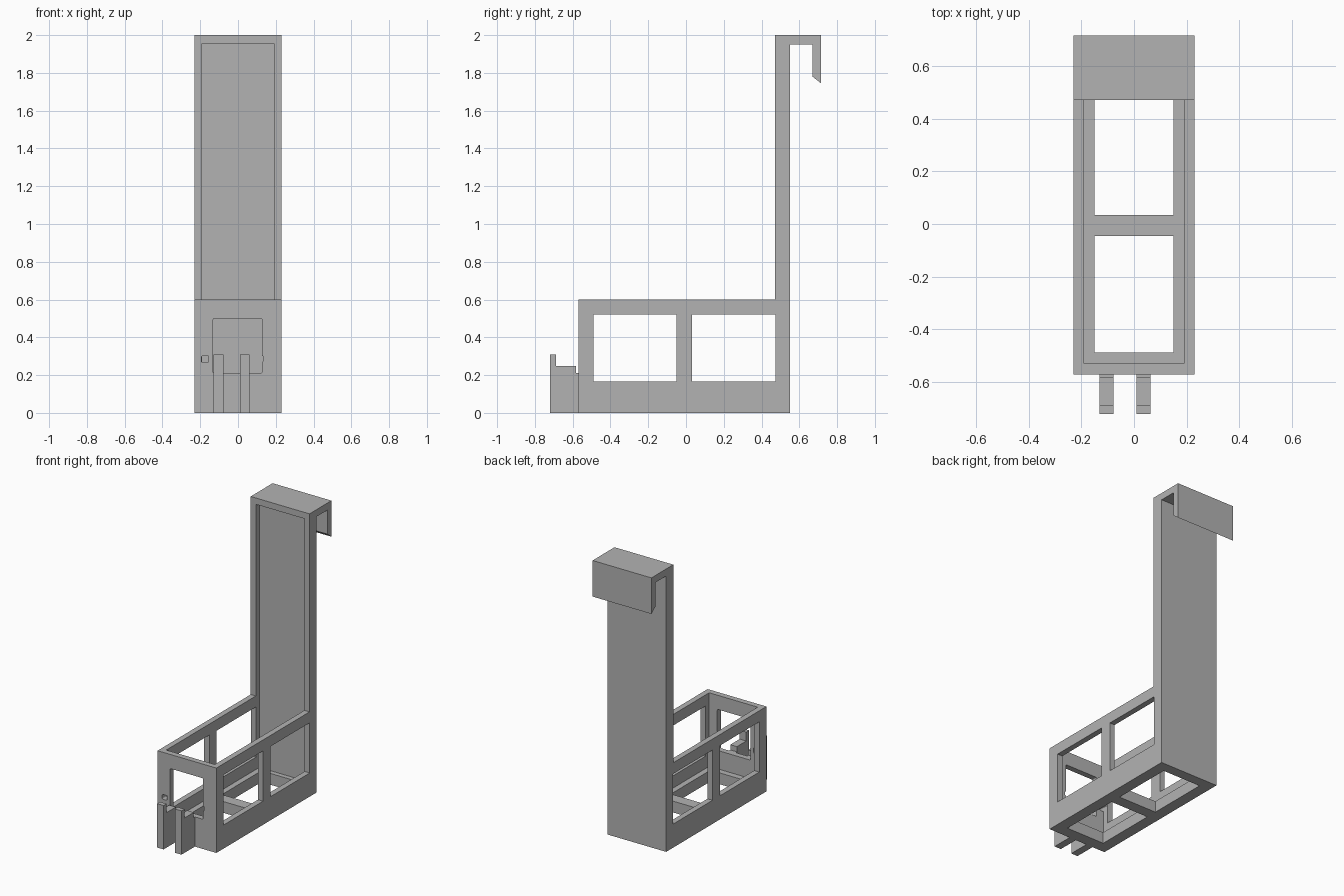
import bpy, bmesh

if "Cube" in bpy.data.objects:
    bpy.data.objects.remove(bpy.data.objects["Cube"])

# One plain grey for the whole holder
grey = bpy.data.materials.new("plain_grey")
grey.use_nodes = True
grey.diffuse_color = (0.45, 0.45, 0.45, 1)
grey.node_tree.nodes["Principled BSDF"].inputs["Base Color"].default_value = (0.45, 0.45, 0.45, 1)


def finish(name, bm):
    bmesh.ops.recalc_face_normals(bm, faces=bm.faces)
    mesh = bpy.data.meshes.new(name)
    bm.to_mesh(mesh)
    bm.free()
    mesh.materials.append(grey)
    obj = bpy.data.objects.new(name, mesh)
    bpy.context.collection.objects.link(obj)
    return obj


def side_profile(name, points, x0, x1):
    """Extrude a (y, z) outline from x0 to x1."""
    bm = bmesh.new()
    face = bm.faces.new([bm.verts.new((x0, y, z)) for y, z in points])
    new = bmesh.ops.extrude_face_region(bm, geom=[face])["geom"]
    moved = [v for v in new if isinstance(v, bmesh.types.BMVert)]
    bmesh.ops.translate(bm, verts=moved, vec=(x1 - x0, 0, 0))
    return finish(name, bm)


def cut(target, x, y, z, radius=0):
    """Subtract a box, optionally with rounded edges running along y."""
    bm = bmesh.new()
    bmesh.ops.create_cube(bm, size=1)
    for v in bm.verts:
        v.co = [a + (b - a) * (c + 0.5) for (a, b), c in zip((x, y, z), v.co)]
    if radius:
        edges = [e for e in bm.edges if abs(e.verts[0].co.y - e.verts[1].co.y) > 0.01]
        bmesh.ops.bevel(bm, geom=edges, offset=radius, segments=3, profile=0.5, affect='EDGES')
    cutter = finish("cutter", bm)
    cutter.hide_render = True
    mod = target.modifiers.new("cut", 'BOOLEAN')
    mod.operation, mod.solver, mod.object = 'DIFFERENCE', 'EXACT', cutter
    bpy.context.view_layer.objects.active = target
    bpy.ops.object.modifier_apply(modifier=mod.name)
    bpy.data.objects.remove(cutter)


# Basket, tall back panel and over-the-top hook in one outline
holder = side_profile("hanging_holder", [
    (-0.57, 0), (0.55, 0), (0.55, 1.95), (0.67, 1.95), (0.67, 1.78),
    (0.715, 1.745), (0.715, 2), (0.47, 2), (0.47, 0.6), (-0.57, 0.6)], -0.23, 0.23)

# Inner pocket, which also recesses the back panel
cut(holder, (-0.19, 0.19), (-0.53, 0.51), (0.08, 1.955))

# Paired windows in the sides and the floor
for y0 in (-0.49, 0.032):
    y = (y0, y0 + 0.441)
    cut(holder, (-0.4, 0.4), y, (0.167, 0.522))
    cut(holder, (-0.15, 0.15), (y[0] + 0.003, y[1] + 0.003), (-0.1, 0.12))

# Front window, its side notch and the small hole beside it
front = (-0.7, -0.5)
cut(holder, (-0.132, 0.127), front, (0.21, 0.5), 0.008)
cut(holder, (0.1, 0.133), front, (0.27, 0.302), 0.005)
cut(holder, (-0.194, -0.155), front, (0.268, 0.302), 0.007)

# Two stepped prongs on the front
for name, x in (("right_prong", -0.13), ("left_prong", 0.01)):
    side_profile(name, [
        (-0.72, 0), (-0.57, 0), (-0.57, 0.21), (-0.583, 0.21), (-0.583, 0.247),
        (-0.687, 0.247), (-0.687, 0.31), (-0.72, 0.31)], x, x + 0.052)
